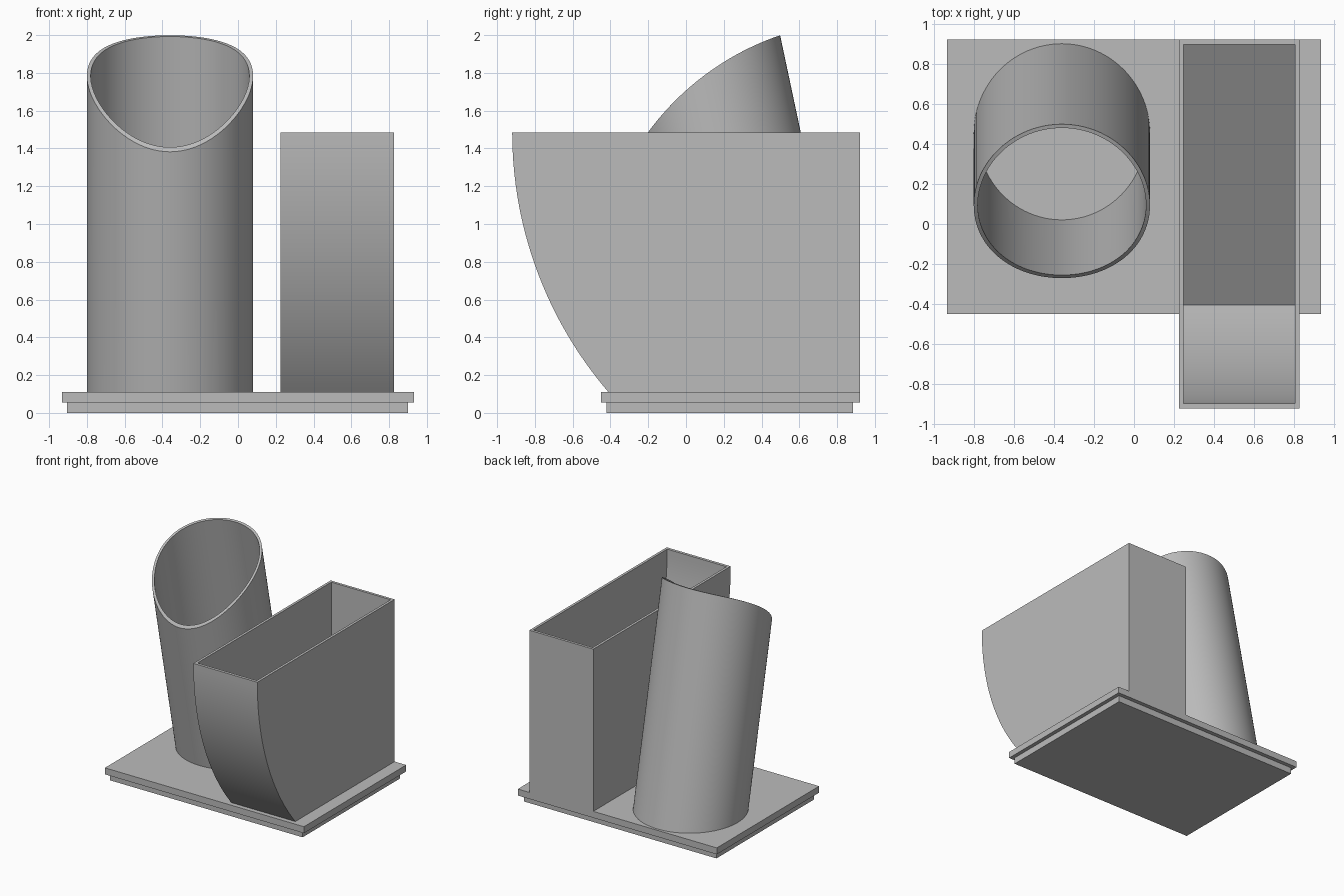
import bpy, bmesh, math

if "Cube" in bpy.data.objects:
    bpy.data.objects.remove(bpy.data.objects["Cube"])


def material(name, v):
    m = bpy.data.materials.new(name)
    m.diffuse_color = (v, v, v, 1)
    m.use_nodes = True
    m.node_tree.nodes["Principled BSDF"].inputs["Base Color"].default_value = m.diffuse_color
    return m


GREY = material("mid_grey", 0.5)
DARK = material("dark_grey", 0.21)


def finish(name, bm, smooth=False):
    bmesh.ops.recalc_face_normals(bm, faces=bm.faces)
    me = bpy.data.meshes.new(name)
    bm.to_mesh(me)
    bm.free()
    ob = bpy.data.objects.new(name, me)
    bpy.context.collection.objects.link(ob)
    me.materials.append(GREY)
    if smooth:
        bpy.context.view_layer.objects.active = ob
        ob.select_set(True)
        bpy.ops.object.shade_smooth_by_angle(angle=math.radians(30))
        ob.select_set(False)
    return ob


def slab(name, x0, x1, y0, y1, z0, z1):
    bm = bmesh.new()
    bmesh.ops.create_cube(bm, size=1)
    for v in bm.verts:
        v.co = ((x0 + x1) / 2 + v.co.x * (x1 - x0),
                (y0 + y1) / 2 + v.co.y * (y1 - y0),
                (z0 + z1) / 2 + v.co.z * (z1 - z0))
    return finish(name, bm)


# Stepped base
BASE_TOP = 0.11
slab("base_foot", -0.905, 0.90, -0.42, 0.885, 0, 0.055)
slab("base_plate", -0.933, 0.933, -0.45, 0.92, 0.055, BASE_TOP)

# Open bin with a curved front: outer and inner shells joined by a flat rim
BIN_TOP, ARC_Y, STEPS = 1.485, 1.19, 32


def bin_profile(radius, back, bottom):
    end = math.asin((BIN_TOP - bottom) / radius)
    pts = [(ARC_Y - radius * math.cos(end * i / STEPS),
            BIN_TOP - radius * math.sin(end * i / STEPS)) for i in range(STEPS + 1)]
    return pts + [(back, bottom), (back, BIN_TOP)]


def bin_shell(bm, x0, x1, profile):
    left, right = ([bm.verts.new((x, y, z)) for y, z in profile] for x in (x0, x1))
    bm.faces.new(left)
    bm.faces.new(right)
    for i in range(len(profile) - 1):      # the top stays open
        bm.faces.new((left[i], left[i + 1], right[i + 1], right[i]))
    return [left[0], right[0], right[-1], left[-1]]


bm = bmesh.new()
outer = bin_shell(bm, 0.225, 0.825, bin_profile(2.11, 0.92, BASE_TOP))
inner = bin_shell(bm, 0.247, 0.803, bin_profile(2.085, 0.897, 0.14))
for i in range(4):
    j = (i + 1) % 4
    bm.faces.new((outer[i], outer[j], inner[j], inner[i]))
bin_ob = finish("curved_bin", bm, True)
bin_ob.data.materials.append(DARK)
for p in bin_ob.data.polygons:             # dark inner floor
    if abs(p.center.z - 0.14) < 0.001 and p.normal.z > 0.9:
        p.material_index = 1

# Leaning tube, its mouth trimmed by a wide arc seen from the side
SEG, TILT = 96, math.radians(12)
CX, CY = -0.36, 0.45
CUT_Y, CUT_Z, CUT_R = 0.967, 0.628, 1.449


def tube_rings(bm, radius):
    low, high = [], []
    dy, dz = -math.sin(TILT), math.cos(TILT)
    for i in range(SEG):
        a = math.tau * i / SEG
        x = CX + radius * math.cos(a)
        y = CY + radius * math.sin(a) / math.cos(TILT)
        oy, oz = y - CUT_Y, BASE_TOP - CUT_Z
        b = oy * dy + oz * dz
        t = -b + math.sqrt(b * b - (oy * oy + oz * oz - CUT_R ** 2))
        low.append(bm.verts.new((x, y, BASE_TOP)))
        high.append(bm.verts.new((x, y + t * dy, BASE_TOP + t * dz)))
    return low, high


bm = bmesh.new()
out_low, out_high = tube_rings(bm, 0.44)
in_low, in_high = tube_rings(bm, 0.42)
for a, b in ((out_low, out_high), (out_high, in_high), (in_high, in_low), (in_low, out_low)):
    for i in range(SEG):
        j = (i + 1) % SEG
        bm.faces.new((a[i], a[j], b[j], b[i]))
finish("leaning_tube", bm, True)
